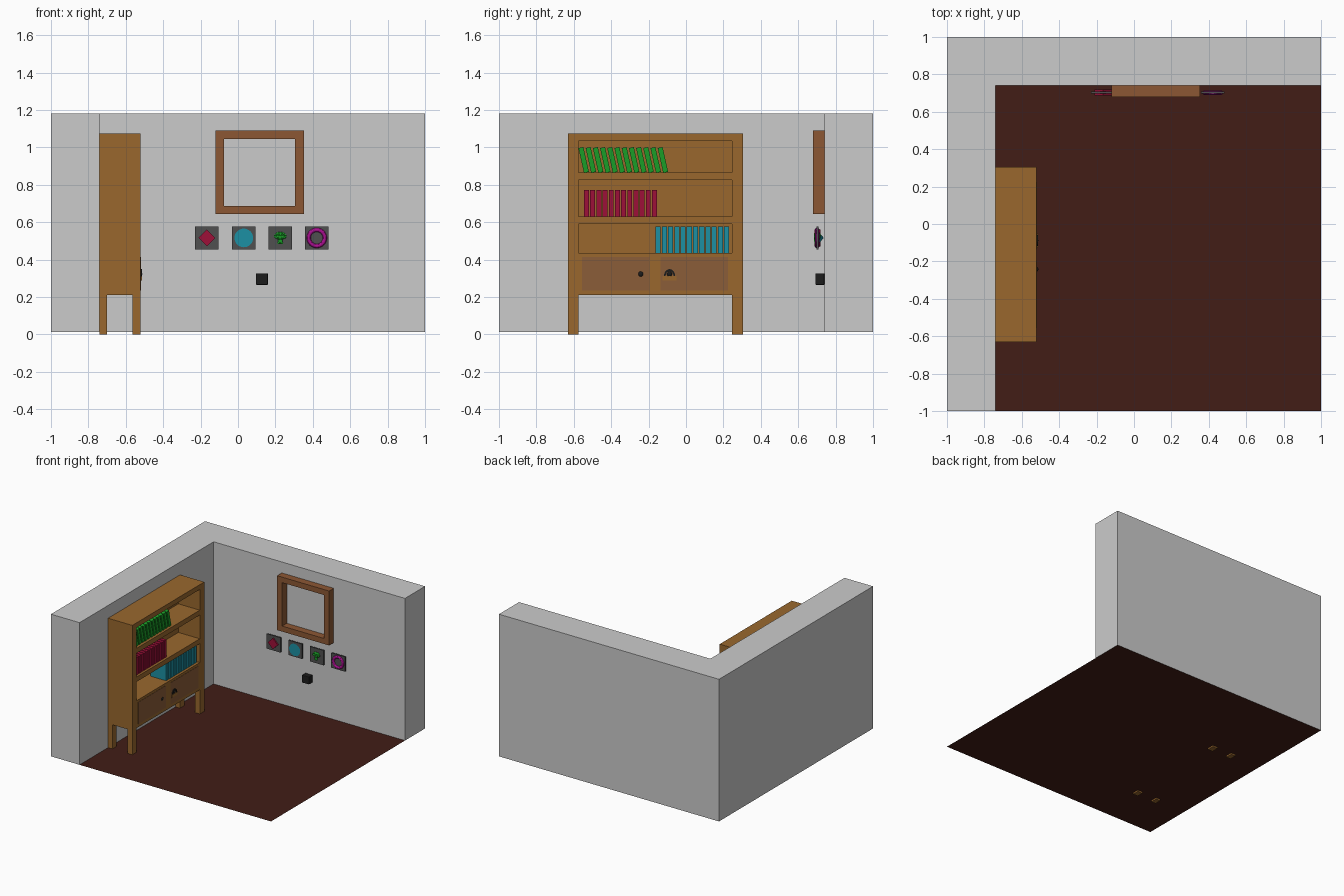
import bpy, bmesh, math

if "Cube" in bpy.data.objects:
    bpy.data.objects.remove(bpy.data.objects["Cube"])

def mat(name, r, g, b):
    m = bpy.data.materials.new(name)
    m.diffuse_color = (r, g, b, 1)
    m.use_nodes = True
    m.node_tree.nodes["Principled BSDF"].inputs["Base Color"].default_value = m.diffuse_color
    return m

WOOD = mat("oak", 0.32, 0.137, 0.027)
DOOR = mat("door_wood", 0.26, 0.11, 0.04)
FRAME = mat("frame_wood", 0.264, 0.097, 0.034)
FLOOR = mat("floor_brown", 0.054, 0.0126, 0.008)
GREEN = mat("green", 0.01, 0.34, 0.02)
RED = mat("red", 0.34, 0.005, 0.04)
CYAN = mat("cyan", 0.012, 0.28, 0.37)
PINK = mat("magenta", 0.4, 0.005, 0.28)
SLATE = mat("slate", 0.08, 0.08, 0.08)
BLACK = mat("black", 0.012, 0.012, 0.012)

def mesh(name, verts, faces, m=None):
    me = bpy.data.meshes.new(name)
    me.from_pydata(verts, [], faces)
    bm = bmesh.new()
    bm.from_mesh(me)
    bmesh.ops.recalc_face_normals(bm, faces=bm.faces)
    bm.to_mesh(me)
    bm.free()
    ob = bpy.data.objects.new(name, me)
    bpy.context.collection.objects.link(ob)
    if m:
        me.materials.append(m)
    return ob

def box(name, x, y, z, m):
    """Box from (min, max) pairs, origin at its centre."""
    c = [(p[0] + p[1]) / 2 for p in (x, y, z)]
    h = [(p[1] - p[0]) / 2 for p in (x, y, z)]
    v = [(i * h[0], j * h[1], k * h[2]) for i in (-1, 1) for j in (-1, 1) for k in (-1, 1)]
    f = [(0, 1, 3, 2), (4, 6, 7, 5), (0, 4, 5, 1), (2, 3, 7, 6), (0, 2, 6, 4), (1, 5, 7, 3)]
    ob = mesh(name, v, f, m)
    ob.location = c
    return ob

def finish(name, m, smooth=True):
    ob = bpy.context.object
    ob.name = name
    ob.data.materials.append(m)
    if smooth:
        bpy.ops.object.shade_smooth_by_angle()
    return ob

# Room: thick L-shaped wall standing on a thin floor
plan = [(-1, -1), (-0.74, -1), (-0.74, 0.74), (1, 0.74), (1, 1), (-1, 1)]
n = len(plan)
wall = mesh("walls", [(x, y, z) for z in (0.012, 1.18) for x, y in plan],
            [(i, (i + 1) % n, (i + 1) % n + n, i + n) for i in range(n)] + [tuple(range(n, 2 * n))])
mesh("floor", [(-1, -1, 0.012), (1, -1, 0.012), (1, 1, 0.012), (-1, 1, 0.012)], [(0, 1, 2, 3)], FLOOR)

# Bookcase carcass
BX = (-0.74, -0.52)
Y0, Y1, Y2, Y3 = -0.63, -0.575, 0.247, 0.305
for side, y in (("front", (Y0, Y1)), ("rear", (Y2, Y3))):
    box("bookcase_side_" + side, BX, y, (0.21, 1.075), WOOD)
    box("bookcase_leg_wall_" + side, (-0.74, -0.70), y, (0, 0.21), WOOD)
    box("bookcase_leg_room_" + side, (-0.565, -0.52), y, (0, 0.21), WOOD)
for name, z in (("cabinet_body", (0.21, 0.435)), ("lower_shelf", (0.59, 0.63)),
                ("upper_shelf", (0.825, 0.865)), ("bookcase_top", (1.035, 1.075))):
    box(name, BX, (Y1, Y2), z, WOOD)
box("bookcase_back", (-0.74, -0.715), (Y1, Y2), (0.435, 1.035), WOOD)

# Cabinet doors and pulls
for i, y in enumerate(((-0.555, -0.195), (-0.135, 0.225))):
    box(f"cabinet_door_{i + 1}", (-0.53, -0.518), y, (0.235, 0.415), DOOR)
for i, y in enumerate((-0.242, -0.088)):
    bpy.ops.mesh.primitive_uv_sphere_add(segments=16, ring_count=8, radius=0.014,
                                         location=(-0.52, y, 0.323))
    bpy.context.object.scale.x = 0.6
    finish(f"door_knob_{i + 1}", BLACK)
# Arched latch around the second knob, with a wooden base
N = 10
arch = [(r * math.cos(math.pi * k / N) - 0.088, 0.312 + r * 1.25 * math.sin(math.pi * k / N))
        for k in range(N + 1) for r in (0.03, 0.021)]
latch = mesh("latch_arch", [(-0.516, y, z) for y, z in arch],
             [(2 * k, 2 * k + 1, 2 * k + 3, 2 * k + 2) for k in range(N)], BLACK)
sol = latch.modifiers.new("thickness", 'SOLIDIFY')
sol.thickness = 0.008
sol.offset = 0
box("latch_base", (-0.52, -0.513), (-0.125, -0.051), (0.288, 0.312), WOOD)

# Three rows of twelve books: colour, first y, pitch, width, bottom, height, lean
rows = (("green", GREEN, -0.547, 0.0385, 0.027, 0.865, 0.136, 0.22),
        ("red", RED, -0.532, 0.033, 0.026, 0.63, 0.142, 0),
        ("cyan", CYAN, -0.149, 0.0333, 0.027, 0.436, 0.14, 0))
for name, m, y, pitch, w, z, h, lean in rows:
    for i in range(12):
        c = y + i * pitch
        b = box(f"{name}_book_{i + 1}", (-0.68, -0.54), (c - w / 2, c + w / 2), (z, z + h), m)
        b.rotation_euler.x = lean

# Large wall frame: mitred ring
ring = []
for y in (0.68, 0.74):
    for x0, x1, z0, z1 in ((-0.12, 0.352, 0.643, 1.09), (-0.075, 0.305, 0.688, 1.045)):
        ring += [(x0, y, z0), (x1, y, z0), (x1, y, z1), (x0, y, z1)]
faces = []
for i in range(4):
    j = (i + 1) % 4
    faces += [(i, j, j + 4, i + 4), (i + 8, j + 8, j + 12, i + 12),
              (i, j, j + 8, i + 8), (i + 4, j + 4, j + 12, i + 12)]
mesh("wall_frame", ring, faces, FRAME)

# Four small plaques, each with a coloured ornament
PX, PZ = (-0.166, 0.031, 0.226, 0.421), 0.516
for i, x in enumerate(PX):
    box(f"plaque_{i + 1}", (x - 0.063, x + 0.063), (0.699, 0.709), (PZ - 0.061, PZ + 0.061), SLATE)
d = box("red_diamond", (PX[0] - 0.032, PX[0] + 0.032), (0.688, 0.72), (PZ - 0.032, PZ + 0.032), RED)
d.rotation_euler.y = math.pi / 4
bpy.ops.mesh.primitive_cone_add(vertices=32, radius1=0.05, depth=0.046,
                                location=(PX[1], 0.714, PZ), rotation=(-math.pi / 2, 0, 0))
finish("cyan_cone", CYAN)
bpy.ops.mesh.primitive_monkey_add(size=2, location=(PX[2], 0.702, PZ))
bpy.context.object.scale = (0.039, 0.022, 0.034)
finish("green_mask", GREEN, False)
bpy.ops.mesh.primitive_torus_add(major_segments=40, minor_segments=12, major_radius=0.043,
                                 minor_radius=0.012, location=(PX[3], 0.702, PZ),
                                 rotation=(math.pi / 2, 0, 0))
finish("magenta_ring", PINK)

# Black switch box on the back wall
s = box("switch_box", (0.096, 0.16), (0.692, 0.74), (0.265, 0.327), BLACK)
bev = s.modifiers.new("bevel", 'BEVEL')
bev.width = 0.004
bev.segments = 2
